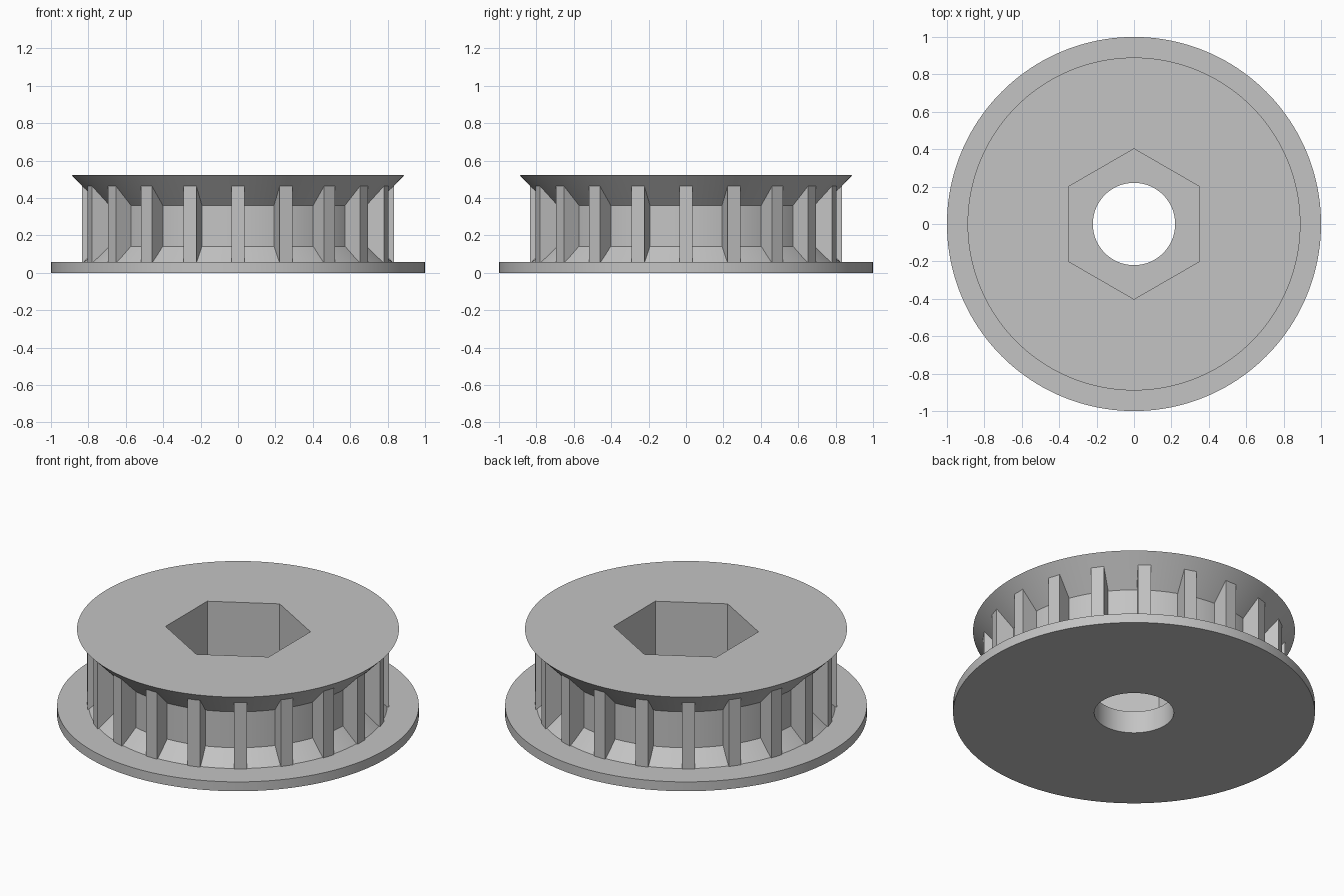
import bpy
import bmesh
from math import cos, sin, tau
from mathutils import Matrix

SEGMENTS = 160
TEETH = 20
TOP = 0.523          # upper flange face
BASE = 0.057         # thickness of lower flange
CORE = 0.735         # drum radius between the teeth
TIP = 0.833          # radius of tooth faces

if "Cube" in bpy.data.objects:
    bpy.data.objects.remove(bpy.data.objects["Cube"], do_unlink=True)

grey = bpy.data.materials.new("plain_grey")
grey.use_nodes = True
colour = (0.55, 0.55, 0.55, 1)
grey.diffuse_color = colour
grey.node_tree.nodes["Principled BSDF"].inputs["Base Color"].default_value = colour


def finish(name, bm):
    """Turn a bmesh into a named grey object."""
    bmesh.ops.recalc_face_normals(bm, faces=bm.faces)
    mesh = bpy.data.meshes.new(name)
    bm.to_mesh(mesh)
    bm.free()
    mesh.materials.append(grey)
    obj = bpy.data.objects.new(name, mesh)
    bpy.context.collection.objects.link(obj)
    return obj


def lathe(name, profile):
    """Revolve a closed (radius, height) outline around z."""
    bm = bmesh.new()
    rings = [[bm.verts.new((r * cos(tau * i / SEGMENTS), r * sin(tau * i / SEGMENTS), z))
              for i in range(SEGMENTS)] for r, z in profile]
    for a, b in zip(rings, rings[1:] + rings[:1]):
        for i in range(SEGMENTS):
            j = (i + 1) % SEGMENTS
            bm.faces.new((a[i], a[j], b[j], b[i]))
    return finish(name, bm)


def prism(bm, outline, offset, matrix):
    """Add a prism: the outline on both sides of the xz plane, moved by matrix."""
    sides = [[bm.verts.new(matrix @ Matrix.Translation((r, y, z)).translation)
              for r, z in outline] for y in (-offset, offset)]
    n = len(outline)
    for side in sides:
        bm.faces.new(side)
    for i in range(n):
        j = (i + 1) % n
        bm.faces.new((sides[0][i], sides[0][j], sides[1][j], sides[1][i]))


# Pulley body: lower flange, drum with flared ends, upper flange and bore
body = lathe("pulley_body", [
    (0.22, 0), (1, 0), (1, BASE), (0.825, BASE),
    (CORE, 0.142), (CORE, 0.361), (0.89, TOP), (0.22, TOP)])

# Hexagonal nut pocket, cut down from the top with corners on the y axis
bm = bmesh.new()
pocket_floor, pocket_top = 0.135, 0.7
bmesh.ops.create_cone(
    bm, cap_ends=True, segments=6, radius1=0.402, radius2=0.402,
    depth=pocket_top - pocket_floor,
    matrix=Matrix.Translation((0, 0, (pocket_floor + pocket_top) / 2)))
if max(v.co.y for v in bm.verts) < 0.4:
    bmesh.ops.rotate(bm, verts=bm.verts, matrix=Matrix.Rotation(tau / 12, 3, "Z"))
cutter = finish("pocket_cutter", bm)
cutter.hide_render = True
cut = body.modifiers.new("hex_pocket", "BOOLEAN")
cut.operation = "DIFFERENCE"
cut.solver = "EXACT"
cut.object = cutter
bpy.context.view_layer.objects.active = body
body.select_set(True)
bpy.ops.object.modifier_apply(modifier=cut.name)
bpy.data.objects.remove(cutter, do_unlink=True)
bpy.ops.object.shade_smooth_by_angle(angle=0.5)

# Teeth: straight ribs that follow the flared ends of the drum
bm = bmesh.new()
rib = [(CORE - 0.005, 0.14), (TIP, BASE - 0.005), (TIP, 0.467), (CORE - 0.005, 0.364)]
for i in range(TEETH):
    prism(bm, rib, 0.036, Matrix.Rotation(tau * i / TEETH, 4, "Z"))
finish("belt_teeth", bm)
